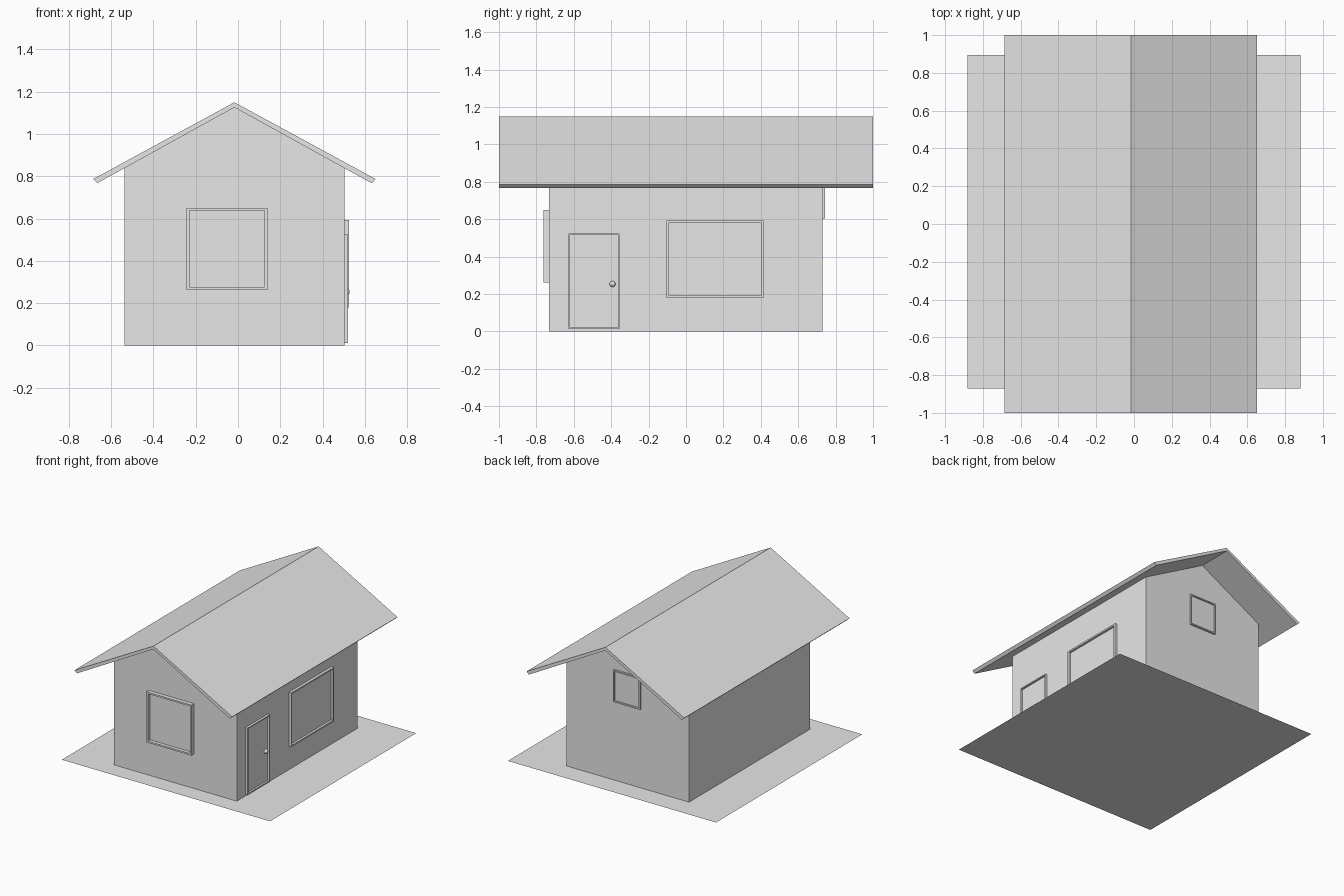
import bpy, bmesh
from mathutils import Vector

if "Cube" in bpy.data.objects:
    bpy.data.objects.remove(bpy.data.objects["Cube"])

grey = bpy.data.materials.new("plain grey")
grey.diffuse_color = (0.8, 0.8, 0.8, 1)
grey.use_nodes = True
grey.node_tree.nodes["Principled BSDF"].inputs["Base Color"].default_value = grey.diffuse_color

CX = -0.017                      # centre line of the house
X0, X1 = CX - 0.52, CX + 0.52    # side walls
Y0, Y1 = -0.733, 0.73            # gable walls


def finish(name, bm):
    bmesh.ops.recalc_face_normals(bm, faces=bm.faces)
    mesh = bpy.data.meshes.new(name)
    bm.to_mesh(mesh)
    bm.free()
    mesh.materials.append(grey)
    obj = bpy.data.objects.new(name, mesh)
    bpy.context.collection.objects.link(obj)
    return obj


def prism(name, profile, y0, y1, open_bottom=False):
    """Extrude an x-z profile along y."""
    bm = bmesh.new()
    face = bm.faces.new([bm.verts.new((x, y0, z)) for x, z in profile])
    ext = bmesh.ops.extrude_face_region(bm, geom=[face], use_keep_orig=True)
    verts = [v for v in ext["geom"] if isinstance(v, bmesh.types.BMVert)]
    bmesh.ops.translate(bm, verts=verts, vec=(0, y1 - y0, 0))
    if open_bottom:
        low = [f for f in bm.faces if all(v.co.z < 1e-4 for v in f.verts)]
        bmesh.ops.delete(bm, geom=low, context='FACES_ONLY')
    return finish(name, bm)


def framed_panel(name, origin, along, out, u0, u1, z0, z1, border, depth):
    """Raised frame with a recessed panel, made by insetting a plate."""
    origin, along, out = Vector(origin), Vector(along), Vector(out)
    up = Vector((0, 0, 1))
    bm = bmesh.new()
    corners = [(u0, z0), (u1, z0), (u1, z1), (u0, z1)]
    back = [bm.verts.new(origin + along * u + up * z) for u, z in corners]
    front = [bm.verts.new(v.co + out * depth) for v in back]
    for i in range(4):
        j = (i + 1) % 4
        bm.faces.new((back[i], back[j], front[j], front[i]))
    panel = bm.faces.new(front)
    bmesh.ops.recalc_face_normals(bm, faces=bm.faces)
    bmesh.ops.inset_individual(bm, faces=[panel], thickness=border)
    # push the panel back close to the wall
    ext = bmesh.ops.extrude_face_region(bm, geom=[panel])
    verts = [v for v in ext["geom"] if isinstance(v, bmesh.types.BMVert)]
    bmesh.ops.translate(bm, verts=verts, vec=-out * (depth - 0.004))
    if panel.is_valid:
        bmesh.ops.delete(bm, geom=[panel], context='FACES_ONLY')
    return finish(name, bm)


# Ground sheet
bm = bmesh.new()
bm.faces.new([bm.verts.new(p) for p in
              ((-0.882, -0.872, 0), (0.882, -0.872, 0),
               (0.882, 0.896, 0), (-0.882, 0.896, 0))])
finish("ground_plate", bm)

# Gabled walls, tucked slightly into the roof
prism("walls", [(X0, 0), (X1, 0), (X1, 0.845), (CX, 1.131), (X0, 0.845)],
      Y0, Y1, open_bottom=True)

# Folded roof slab
prism("roof", [(CX - 0.668, 0.787), (CX - 0.648, 0.768), (CX, 1.126),
               (CX + 0.648, 0.768), (CX + 0.668, 0.787), (CX, 1.15)], -1, 1)

# Windows and door
framed_panel("front_window", (0, Y0, 0), (1, 0, 0), (0, -1, 0),
             -0.243, 0.139, 0.263, 0.65, 0.018, 0.03)
framed_panel("attic_window", (0, Y1, 0), (1, 0, 0), (0, 1, 0),
             -0.13, 0.098, 0.603, 0.848, 0.014, 0.014)
framed_panel("side_window", (X1, 0, 0), (0, 1, 0), (1, 0, 0),
             -0.104, 0.414, 0.179, 0.594, 0.017, 0.021)
framed_panel("door", (X1, 0, 0), (0, 1, 0), (1, 0, 0),
             -0.628, -0.356, 0.012, 0.524, 0.012, 0.018)

# Door knob
bpy.ops.mesh.primitive_uv_sphere_add(segments=24, ring_count=12, radius=0.016,
                                     location=(X1 + 0.009, -0.393, 0.254))
knob = bpy.context.object
knob.name = "door_knob"
knob.data.materials.append(grey)
bpy.ops.object.shade_smooth_by_angle()
